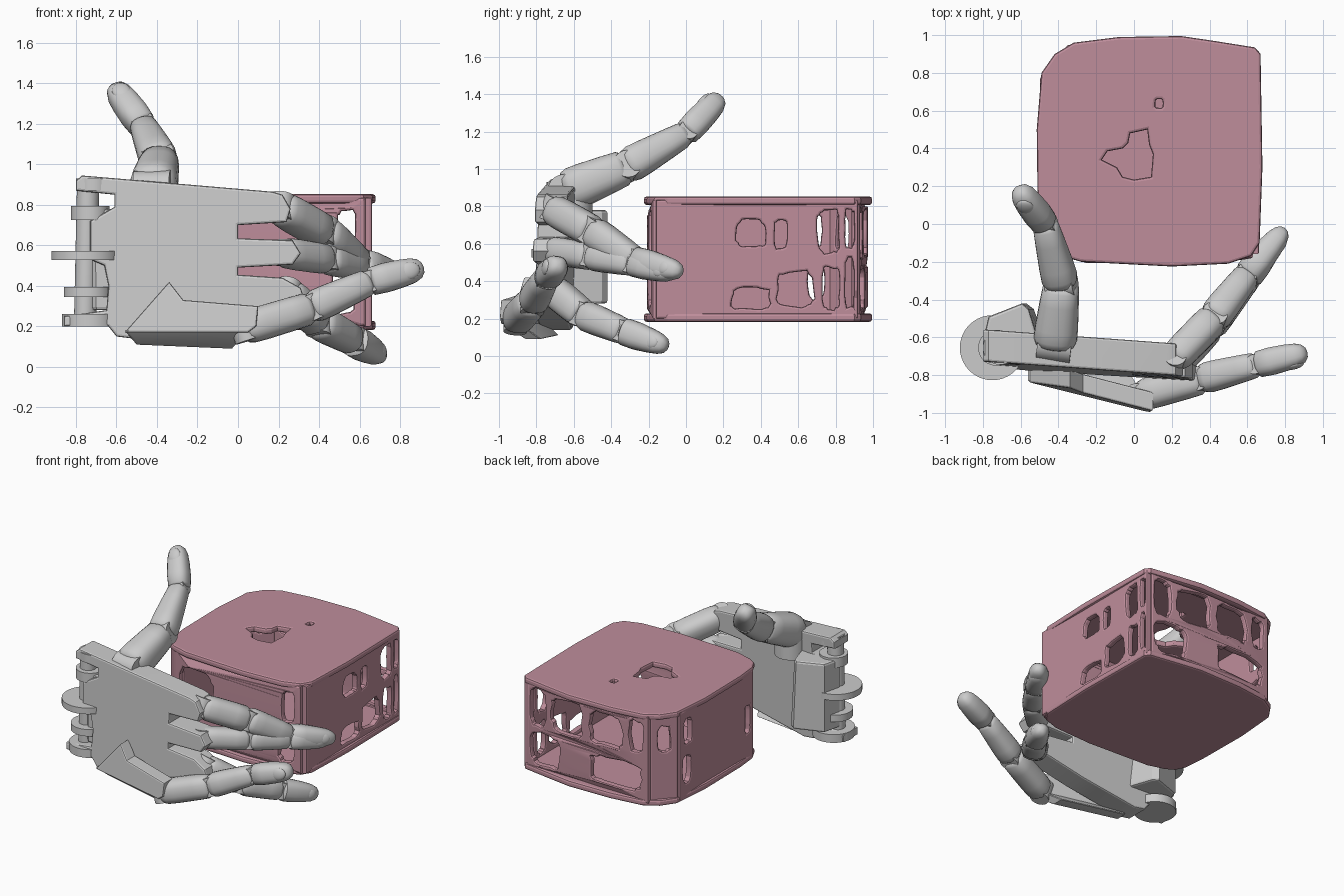
import bpy, bmesh, math, random
from mathutils import Vector, Matrix

if "Cube" in bpy.data.objects:
    bpy.data.objects.remove(bpy.data.objects["Cube"])

random.seed(4)
pink = bpy.data.materials.new("dusty_pink")
pink.diffuse_color = (0.52, 0.27, 0.33, 1)
pink.use_nodes = True
pink.node_tree.nodes["Principled BSDF"].inputs["Base Color"].default_value = pink.diffuse_color


def finish(ob, mat=None, angle=35):
    bm = bmesh.new()
    bm.from_mesh(ob.data)
    bmesh.ops.remove_doubles(bm, verts=bm.verts, dist=0.0005)
    bmesh.ops.recalc_face_normals(bm, faces=bm.faces)
    bm.to_mesh(ob.data)
    bm.free()
    if mat:
        ob.data.materials.append(mat)
    bpy.ops.object.select_all(action='DESELECT')
    ob.select_set(True)
    bpy.context.view_layer.objects.active = ob
    bpy.ops.object.shade_smooth_by_angle(angle=math.radians(angle))
    return ob


def plate(name, loops, thick, place, bevel=0.012, mat=None):
    """Filled outline with holes, given thickness, then placed by place(u, v, w)."""
    cu = bpy.data.curves.new(name, 'CURVE')
    cu.dimensions, cu.fill_mode = '2D', 'BOTH'
    cu.extrude, cu.bevel_depth, cu.bevel_resolution = thick / 2 - bevel, bevel, 1
    cu.offset = -bevel
    for pts in loops:
        sp = cu.splines.new('POLY')
        sp.points.add(len(pts) - 1)
        for p, (u, v) in zip(sp.points, pts):
            p.co = (u, v, 0, 1)
        sp.use_cyclic_u = True
    tmp = bpy.data.objects.new(name + "_curve", cu)
    bpy.context.collection.objects.link(tmp)
    dg = bpy.context.evaluated_depsgraph_get()
    me = bpy.data.meshes.new_from_object(tmp.evaluated_get(dg))
    bpy.data.objects.remove(tmp)
    me.materials.clear()
    for v in me.vertices:
        v.co = place(*v.co)
    ob = bpy.data.objects.new(name, me)
    bpy.context.collection.objects.link(ob)
    return finish(ob, mat, 18)


def ragged(u0, u1, v0, v1, n=26):
    """Rounded-box hole with a worn, uneven edge."""
    pts, k = [], 0.95
    for i in range(n):
        a = 2 * math.pi * i / n
        c, s = math.cos(a), math.sin(a)
        k = 0.5 * k + 0.5 * random.uniform(0.78, 1.1)
        pts.append(((u0 + u1) / 2 + k * (u1 - u0) / 2 * math.copysign(abs(c) ** 0.5, c),
                    (v0 + v1) / 2 + k * (v1 - v0) / 2 * math.copysign(abs(s) ** 0.5, s)))
    return pts


# ---- Box: lids ----
lid = [(-0.4, -0.165), (-0.28, -0.2), (0.2, -0.225), (0.5, -0.21), (0.62, -0.17), (0.665, -0.1),
       (0.68, 0.3), (0.67, 0.9), (0.64, 0.935), (0.42, 0.97), (0.25, 0.995), (-0.08, 0.99),
       (-0.32, 0.96), (-0.42, 0.9), (-0.49, 0.8), (-0.515, 0.5), (-0.51, 0.1), (-0.495, -0.06), (-0.46, -0.13)]
lid_hole = [(-0.17, 0.34), (-0.14, 0.385), (-0.06, 0.4), (-0.03, 0.43), (-0.02, 0.48), (0.07, 0.5),
            (0.08, 0.42), (0.1, 0.37), (0.09, 0.25), (0, 0.235), (-0.06, 0.25), (-0.09, 0.3)]
plate("box_top", [lid, lid_hole, ragged(0.11, 0.155, 0.615, 0.665, 10)], 0.045,
      lambda u, v, w: (u, v, 0.83 + w), 0.014, pink)
plate("box_bottom", [lid], 0.045, lambda u, v, w: (u, v, 0.205 + w), 0.014, pink)


# ---- Box: worn walls ----
def wall(name, u0, u1, holes, place):
    frame = [(u0, 0.2), (u1, 0.2), (u1, 0.835), (u0, 0.835)]
    plate(name, [frame] + [ragged(*h) for h in holes], 0.045, place, 0.012, pink)


wall("box_right_wall", -0.16, 0.92,
     [(0.27, 0.43, 0.58, 0.73), (0.47, 0.54, 0.57, 0.73), (0.24, 0.45, 0.25, 0.37),
      (0.48, 0.69, 0.25, 0.46), (0.7, 0.82, 0.54, 0.79), (0.73, 0.82, 0.25, 0.48),
      (0.85, 0.9, 0.58, 0.79), (0.85, 0.9, 0.25, 0.53)],
     lambda u, v, w: (0.64 + w, u, v))
wall("box_left_wall", -0.07, 0.78,
     [(0.65, 0.74, 0.3, 0.5), (0.64, 0.73, 0.58, 0.76), (-0.03, 0.03, 0.4, 0.6)],
     lambda u, v, w: (-0.475 + w, u, v))
wall("box_front_wall", -0.4, 0.63,
     [(-0.35, -0.06, 0.42, 0.74), (-0.33, -0.1, 0.26, 0.36), (0.49, 0.58, 0.56, 0.79),
      (0.46, 0.58, 0.26, 0.5)],
     lambda u, v, w: (u, -0.185 + 0.15 * max(0, u - 0.45) + 0.35 * max(0, -0.25 - u) + w, v))
wall("box_back_wall", -0.36, 0.63,
     [(0.47, 0.6, 0.52, 0.79), (0.34, 0.6, 0.25, 0.48), (0.15, 0.43, 0.54, 0.79),
      (-0.17, 0.1, 0.54, 0.78), (-0.31, 0.1, 0.26, 0.47), (-0.32, -0.21, 0.56, 0.78)],
     lambda u, v, w: (u, 0.95 - 0.1 * max(0, u - 0.2) - 0.1 * max(0, -0.1 - u) + w, v))
# cut corners joining the left wall to its neighbours
strip = [(0, 0.2), (0.19, 0.2), (0.19, 0.835), (0, 0.835)]
plate("box_back_corner", [strip, ragged(0.05, 0.14, 0.56, 0.75)], 0.04,
      lambda u, v, w: (-0.475 + 0.66 * u + 0.75 * w, 0.775 + 0.75 * u - 0.66 * w, v), 0.012, pink)
plate("box_front_corner", [strip], 0.04,
      lambda u, v, w: (-0.475 + 0.45 * u + 0.7 * w, -0.06 - 0.4 * u + 0.7 * w, v), 0.012, pink)

# ---- Palm ----
palm = [(-0.8, 0.92), (-0.77, 0.945), (0.17, 0.865), (0.22, 0.85), (0.26, 0.78), (0.24, 0.715),
        (0.0, 0.7), (0.0, 0.635), (0.27, 0.625), (0.31, 0.56), (0.27, 0.505), (0.0, 0.49), (0.0, 0.455),
        (0.22, 0.44), (0.31, 0.39), (0.33, 0.33), (0.22, 0.3), (-0.1, 0.22), (-0.52, 0.14), (-0.6, 0.15),
        (-0.64, 0.2), (-0.86, 0.2), (-0.86, 0.25), (-0.65, 0.28), (-0.64, 0.4), (-0.66, 0.5),
        (-0.73, 0.53), (-0.73, 0.72), (-0.61, 0.79), (-0.61, 0.85), (-0.8, 0.87)]


def palm_y(x, z):
    return -0.7 - 0.07 * x - 0.04 * (0.9 - z)


plate("palm", [palm], 0.17, lambda u, v, w: (u, palm_y(u, v) + w, v), 0.012)

# heel of the palm: a wedge on the inner side, narrowing upwards
heel = [(-0.8, -0.62), (-0.77, -0.49), (-0.57, -0.42), (-0.53, -0.45), (-0.47, -0.62), (-0.5, -0.72), (-0.7, -0.72)]
plate("palm_heel", [heel], 0.5,
      lambda u, v, w: (u - 0.25 * (w + 0.25) * max(0, u + 0.75), v, 0.53 + w), 0.015)

# little-finger side plate with its bent lower flange
side = [(-0.56, 0.17), (-0.34, 0.42), (-0.27, 0.33), (0.1, 0.3), (0.09, 0.2), (0.05, 0.17)]


def side_y(u):
    return -0.795 - 0.25 * (u + 0.5)


plate("palm_side", [side], 0.1, lambda u, v, w: (u, side_y(u) + w - 0.1 * (0.25 - v), v), 0.01)
flange = [(-0.56, 0.18), (0.05, 0.18), (-0.03, 0.09), (-0.5, 0.11)]
plate("palm_side_flange", [flange], 0.09, lambda u, v, w: (u, side_y(u) + w + 1.2 * (0.17 - v), v), 0.01)


# ---- Wrist hinge ----
def cylinder(name, a, b, r, sides=40):
    a, b = Vector(a), Vector(b)
    d = b - a
    bm = bmesh.new()
    m = Matrix.Translation((a + b) / 2) @ d.to_track_quat('Z', 'Y').to_matrix().to_4x4()
    bmesh.ops.create_cone(bm, cap_ends=True, segments=sides, radius1=r, radius2=r, depth=d.length, matrix=m)
    me = bpy.data.meshes.new(name)
    bm.to_mesh(me)
    bm.free()
    ob = bpy.data.objects.new(name, me)
    bpy.context.collection.objects.link(ob)
    return finish(ob)


for x, z, r, h in [(-0.71, 0.90, 0.09, 0.06), (-0.73, 0.76, 0.095, 0.07), (-0.75, 0.55, 0.172, 0.045),
                   (-0.74, 0.37, 0.12, 0.05), (-0.73, 0.23, 0.14, 0.06)]:
    cylinder("wrist_disc", (x, -0.655, z - h / 2), (x, -0.655, z + h / 2), r)
cylinder("wrist_pin", (-0.755, -0.66, 0.22), (-0.74, -0.66, 0.9), 0.055)

# ---- Fingers ----
BONE = [(-0.03, 0.6), (0.03, 0.87), (0.12, 0.98), (0.3, 1), (0.7, 0.98), (0.93, 0.95), (0.99, 0.8), (1.01, 0.6)]
TIP = [(0, 0.75), (0.05, 1), (0.3, 1.06), (0.6, 1), (0.8, 0.9), (0.92, 0.7), (0.98, 0.42), (1, 0.15)]


def segment(name, a, b, r0, r1, prof, back):
    a, b = Vector(a), Vector(b)
    d = (b - a).normalized()
    side_v = d.cross(Vector(back)).normalized()
    up = side_v.cross(d)
    bm = bmesh.new()
    rings = []
    for t, k in prof:
        r = k * (r0 + (r1 - r0) * t)
        c = a.lerp(b, t)
        ring = []
        for i in range(24):
            an = 2 * math.pi * i / 24
            cs, sn = math.cos(an), math.sin(an)
            ring.append(bm.verts.new(c + side_v * r * math.copysign(abs(cs) ** 0.8, cs)
                                     + up * r * math.copysign(abs(sn) ** 0.8, sn)))
        rings.append(ring)
    for p, q in zip(rings, rings[1:]):
        for i in range(24):
            bm.faces.new((p[i], p[i - 1], q[i - 1], q[i]))
    bm.faces.new(rings[0])
    bm.faces.new(rings[-1])
    if prof is TIP:  # nail pad
        m = Matrix((side_v, d, up)).transposed().to_4x4()
        m.translation = a.lerp(b, 0.7) + up * r1 * 0.75
        bmesh.ops.create_uvsphere(bm, u_segments=20, v_segments=10, radius=1,
                                  matrix=m @ Matrix.Diagonal((r1 * 0.65, r1 * 0.8, r1 * 0.3, 1)))
    me = bpy.data.meshes.new(name)
    bm.to_mesh(me)
    bm.free()
    ob = bpy.data.objects.new(name, me)
    bpy.context.collection.objects.link(ob)
    return finish(ob, None, 50), side_v


def finger(name, pts, radii, back):
    for i in range(len(pts) - 1):
        last = i == len(pts) - 2
        _, s = segment(f"{name}_{'tip' if last else 'bone'}", pts[i], pts[i + 1], radii[i], radii[i + 1],
                       TIP if last else BONE, back)
        r = radii[i] * 0.75  # hinge barrel
        p = Vector(pts[i])
        cylinder(name + "_hinge", p - s * r, p + s * r, r, 20)


finger("thumb", [(-0.42, -0.64, 0.88), (-0.385, -0.32, 1.01), (-0.47, 0.0, 1.19), (-0.615, 0.185, 1.385)],
       [0.12, 0.1, 0.07, 0.07], (-0.1, -0.7, 0.7))
cylinder("thumb_mount", (-0.42, -0.61, 0.72), (-0.42, -0.61, 0.9), 0.11)
out = (0.8, -0.55, 0.15)
finger("index_finger", [(0.21, -0.715, 0.785), (0.42, -0.5, 0.665), (0.6, -0.27, 0.51), (0.8, -0.025, 0.45)],
       [0.085, 0.09, 0.075, 0.06], out)
finger("middle_finger", [(0.22, -0.72, 0.565), (0.44, -0.51, 0.53), (0.61, -0.29, 0.49), (0.77, -0.06, 0.44)],
       [0.075, 0.075, 0.065, 0.058], out)
finger("ring_finger", [(0.24, -0.72, 0.36), (0.4, -0.55, 0.22), (0.57, -0.33, 0.13), (0.71, -0.1, 0.05)],
       [0.085, 0.085, 0.075, 0.06], out)
finger("little_finger", [(0.03, -0.91, 0.19), (0.36, -0.82, 0.29), (0.65, -0.745, 0.42), (0.915, -0.68, 0.49)],
       [0.085, 0.085, 0.07, 0.068], (0.15, -1, 0.1))
